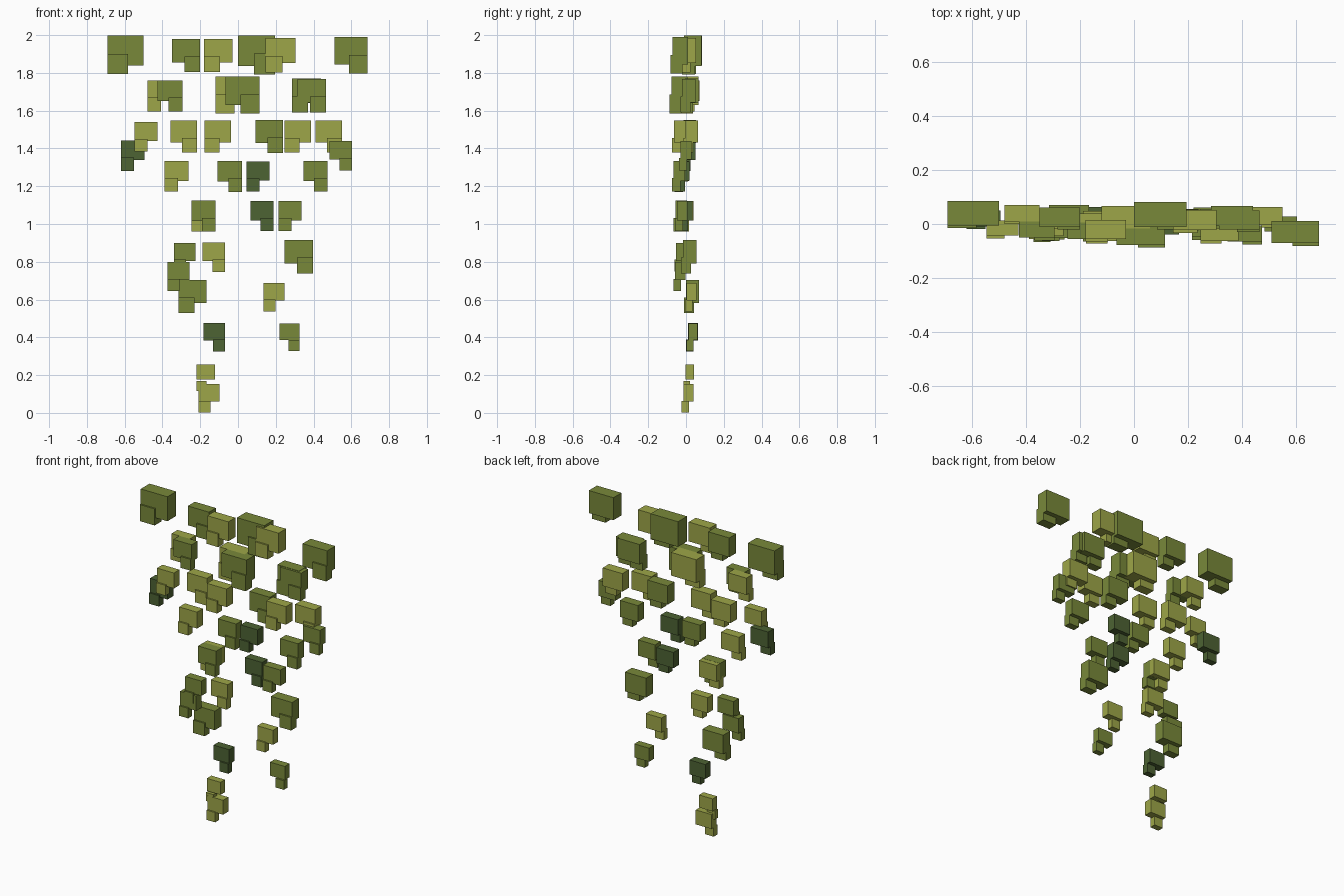
import bpy
import bmesh
from mathutils import Matrix, Vector

cube = bpy.data.objects.get("Cube")
if cube:
    bpy.data.objects.remove(cube, do_unlink=True)


def make_material(name, colour):
    mat = bpy.data.materials.new(name)
    mat.use_nodes = True
    mat.diffuse_color = colour
    shader = next(n for n in mat.node_tree.nodes if n.type == 'BSDF_PRINCIPLED')
    shader.inputs["Base Color"].default_value = colour
    return mat


light = make_material("light olive leaf", (0.34, 0.38, 0.065, 1))
olive = make_material("olive leaf", (0.19, 0.25, 0.042, 1))
dark = make_material("dark green leaf", (0.075, 0.125, 0.033, 1))

# Horizontal side on which the small hanging block sits
LEFT_EDGE, RIGHT_EDGE = False, True


def add_box(bm, low, size):
    """Add an axis-aligned box given its lowest corner and its size."""
    size = Vector(size)
    centre = Vector(low) + size / 2
    matrix = Matrix.Translation(centre) @ Matrix.Diagonal(size).to_4x4()
    bmesh.ops.create_cube(bm, size=1, matrix=matrix)


def add_leaf(name, z, material, edge, x, width, y):
    """A broad block with a smaller block hanging under one front corner."""
    bm = bmesh.new()
    height, depth = width * 0.83, width * 0.47
    front = y - depth / 2
    add_box(bm, (x, front, z - height / 2), (width, depth, height))

    tip = width * 0.56
    tip_x = x + width - tip if edge == RIGHT_EDGE else x
    tip_z = z - 0.077 - width / 4
    add_box(bm, (tip_x, front - 0.01, tip_z), (tip, depth * 0.75, tip))

    mesh = bpy.data.meshes.new(name)
    bm.to_mesh(mesh)
    bm.free()
    mesh.materials.append(material)
    leaf = bpy.data.objects.new(name, mesh)
    bpy.context.collection.objects.link(leaf)


def add_row(row_name, z, *leaves):
    """Each leaf: material, hanging edge, left x, width, centre y."""
    for leaf in leaves:
        add_leaf(row_name + "_leaf", z, *leaf)


# Broad top of the hanging foliage
add_row("crown", 1.918,
        (olive, LEFT_EDGE, -.69, .19, .04),
        (olive, RIGHT_EDGE, -.35, .15, .025),
        (light, LEFT_EDGE, -.18, .15, -.02),
        (olive, RIGHT_EDGE, 0, .195, .035),
        (light, LEFT_EDGE, .145, .16, .015),
        (olive, RIGHT_EDGE, .51, .175, -.03))
add_row("upper", 1.706,
        (light, LEFT_EDGE, -.48, .13, .04),
        (olive, RIGHT_EDGE, -.425, .13, -.02),
        (light, LEFT_EDGE, -.12, .18, .025),
        (olive, RIGHT_EDGE, -.065, .18, -.035),
        (olive, LEFT_EDGE, .285, .155, .03),
        (olive, RIGHT_EDGE, .315, .15, .015))
add_row("shoulder", 1.49,
        (light, LEFT_EDGE, -.547, .12, -.015),
        (light, RIGHT_EDGE, -.357, .14, .025),
        (light, LEFT_EDGE, -.177, .14, -.03),
        (olive, RIGHT_EDGE, .093, .145, .02),
        (light, LEFT_EDGE, .246, .14, -.03),
        (light, RIGHT_EDGE, .41, .14, .03))
add_row("outer", 1.39,
        (dark, LEFT_EDGE, -.62, .125, .02),
        (olive, RIGHT_EDGE, .484, .12, 0))

# Middle of the foliage
add_row("middle", 1.28,
        (light, LEFT_EDGE, -.388, .127, -.015),
        (olive, RIGHT_EDGE, -.108, .13, -.02),
        (dark, LEFT_EDGE, .045, .122, -.01),
        (olive, RIGHT_EDGE, .346, .128, -.035))
add_row("waist", 1.07,
        (olive, RIGHT_EDGE, -.246, .128, -.025),
        (light, LEFT_EDGE, -.246, .126, .01),
        (dark, RIGHT_EDGE, .066, .122, .005),
        (olive, LEFT_EDGE, .214, .122, -.02))
add_row("lower", .853,
        (olive, LEFT_EDGE, -.34, .115, -.025),
        (light, RIGHT_EDGE, -.188, .12, .02),
        (olive, RIGHT_EDGE, .246, .15, .02))

# Thin trailing strands
add_row("strand_top", .75, (olive, LEFT_EDGE, -.373, .115, -.03))
add_row("strand", .642,
        (olive, LEFT_EDGE, -.314, .148, .035),
        (light, LEFT_EDGE, .135, .112, .03))
add_row("strand_low", .43,
        (dark, RIGHT_EDGE, -.182, .112, .037),
        (olive, RIGHT_EDGE, .22, .105, .037))
add_row("tail", .217, (light, LEFT_EDGE, -.22, .097, .02))
add_row("tail_tip", .106, (light, LEFT_EDGE, -.209, .112, .013))
